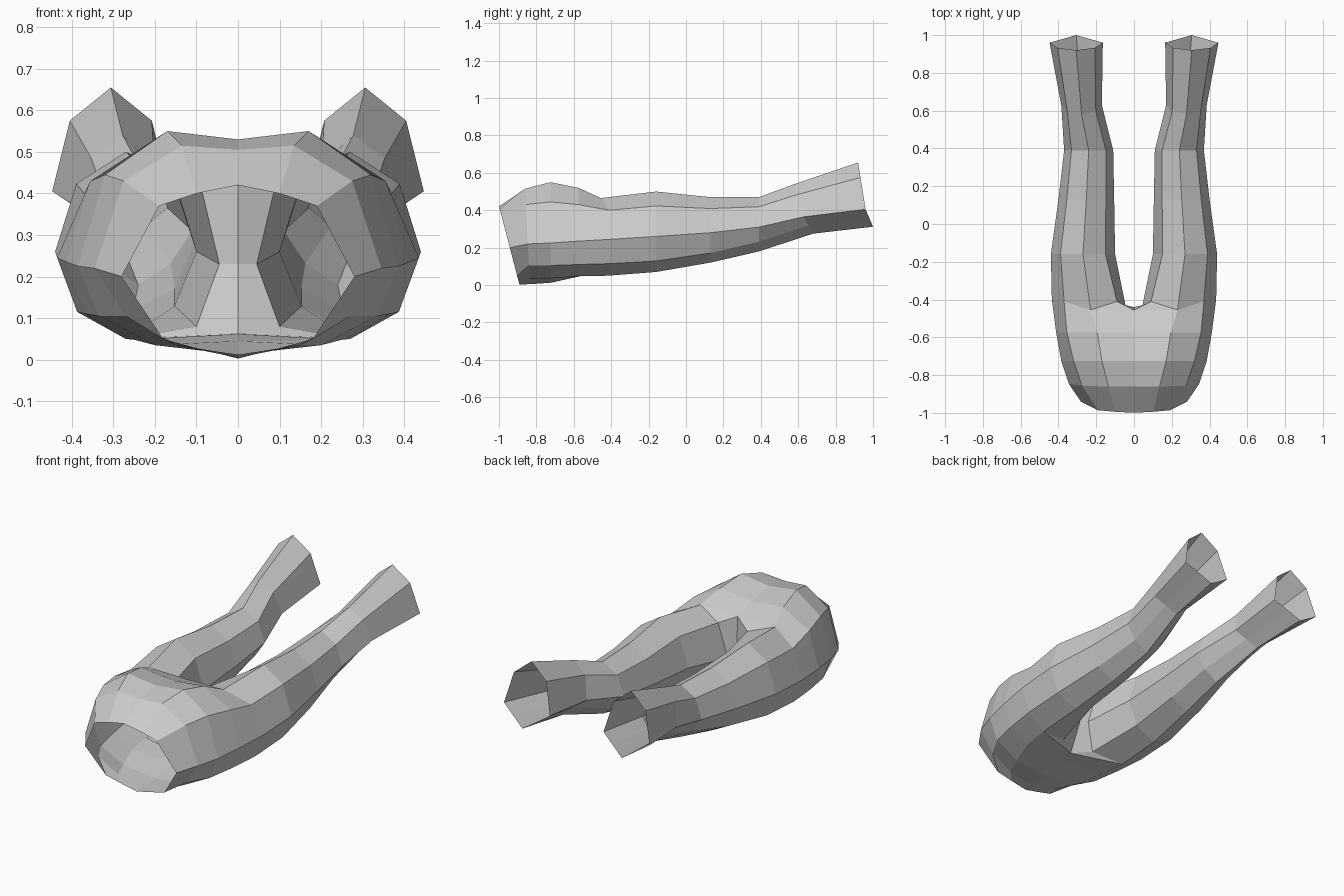
import bpy, bmesh

if "Cube" in bpy.data.objects:
    bpy.data.objects.remove(bpy.data.objects["Cube"])

bm = bmesh.new()


def ring(points):
    return [bm.verts.new(p) for p in points]


def bridge(a, b, closed):
    n = len(a)
    for i in range(n if closed else n - 1):
        j = (i + 1) % n
        bm.faces.new((a[i], a[j], b[j], b[i]))


# Half torso rings from the open waist back: (y at z=0, y slope over z, outline from top centre to bottom centre)
torso = [
    (-0.89, -0.26, [(0, .42), (.10, .40), (.19, .37), (.28, .20), (.18, .05), (.09, .025), (0, .003)]),
    (-0.835, -0.05, [(0, .505), (.135, .515), (.275, .43), (.345, .22), (.27, .105), (.15, .035), (0, .005)]),
    (-0.725, 0.0, [(0, .53), (.17, .55), (.32, .445), (.385, .225), (.335, .105), (.20, .035), (0, .012)]),
    (-0.575, 0.0, [(0, .50), (.195, .52), (.355, .43), (.412, .235), (.365, .11), (.25, .048), (0, .045)]),
]
rings = [ring([(x, y + s * z, z) for x, z in pts]) for y, s, pts in torso]
for a, b in zip(rings, rings[1:]):
    bridge(a, b, False)

# Hip ring: full loop round the top of the leg
hip = ring([(.23, -.455, .465), (.37, -.41, .40), (.435, -.40, .245), (.387, -.40, .115),
            (.27, -.42, .05), (.10, -.46, .08), (.045, -.43, .23), (.09, -.41, .42)])
last = rings[-1]
for i in range(1, 5):
    bm.faces.new((last[i], last[i + 1], hip[i], hip[i - 1]))

# Crotch web on the centre line
top_c, mid_c, low_c = ring([(0, -.455, .462), (0, -.44, .23), (0, -.52, .062)])
bm.faces.new((last[0], last[1], hip[0], top_c))
bm.faces.new((top_c, hip[0], hip[7]))
bm.faces.new((last[5], last[6], low_c, hip[4]))
bm.faces.new((hip[4], low_c, hip[5]))
bm.faces.new((top_c, hip[7], hip[6], mid_c))
bm.faces.new((mid_c, hip[6], hip[5], low_c))


# Leg section: rounded above, lower corners set by k
def leg_ring(y, tilt, x_in, x_out, top, mid, bot, k):
    c, w = (x_in + x_out) / 2, (x_out - x_in) / 2
    up, dn = top - mid, mid - bot
    shape = [(0, 1), (.7, .68), (1, 0), (k, -k), (0, -1), (-k, -k), (-1, 0), (-.7, .68)]
    return ring([(c + u * w, y - v * tilt, mid + v * (up if v > 0 else dn)) for u, v in shape])


# Leg stations: y, tilt, inner x, outer x, top z, middle z, bottom z, lower corner
prev = hip
for station in [(-.16, 0, .10, .44, .50, .26, .07, .69),
                (.13, 0, .105, .40, .47, .28, .12, .68),
                (.39, 0, .11, .37, .47, .31, .18, .6),
                (.63, .05, .17, .385, .54, .365, .275, .5),
                (.96, .04, .165, .447, .655, .405, .312, .5)]:
    cur = leg_ring(*station)
    bridge(prev, cur, True)
    prev = cur

# Mirror the half and weld the centre seam
geom = bm.verts[:] + bm.edges[:] + bm.faces[:]
bmesh.ops.mirror(bm, geom=geom, axis='X', merge_dist=0.0005)
bmesh.ops.remove_doubles(bm, verts=bm.verts[:], dist=0.0005)
bmesh.ops.recalc_face_normals(bm, faces=bm.faces[:])

mesh = bpy.data.meshes.new("trousers")
bm.to_mesh(mesh)
bm.free()
trousers = bpy.data.objects.new("trousers", mesh)
bpy.context.collection.objects.link(trousers)
